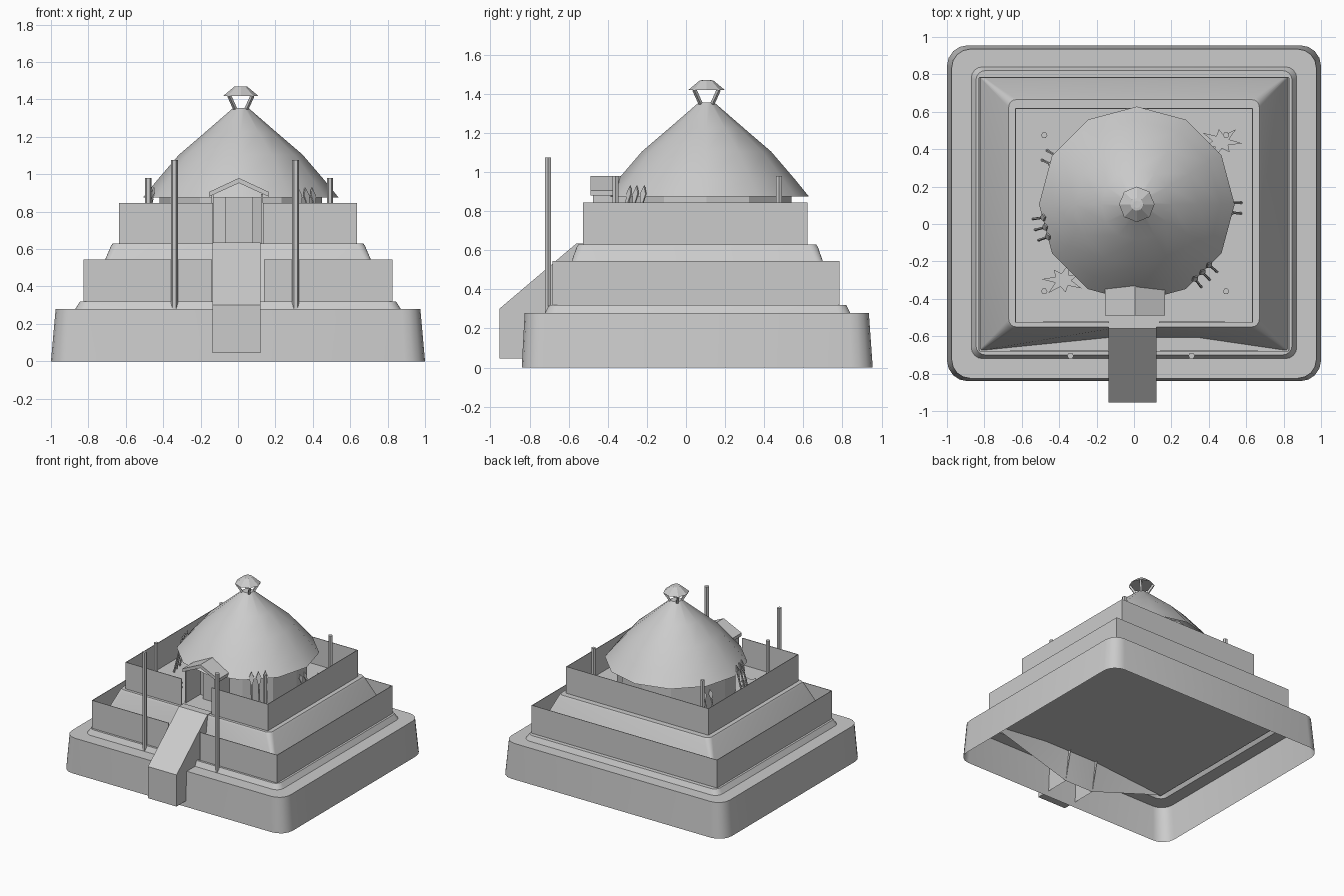
import bpy, bmesh, math
from mathutils import Vector

cube = bpy.data.objects.get("Cube")
if cube:
    bpy.data.objects.remove(cube, do_unlink=True)

GREY = (0.6, 0.6, 0.6, 1)
stone = bpy.data.materials.new("plain_grey")
stone.use_nodes = True
stone.diffuse_color = GREY
stone.node_tree.nodes["Principled BSDF"].inputs["Base Color"].default_value = GREY

FLOOR_1, FLOOR_2 = 0.285, 0.63
HUT = Vector((0.015, 0.105, 0))


def make(name, verts, faces, smooth=False):
    mesh = bpy.data.meshes.new(name)
    mesh.from_pydata(verts, [], faces)
    mesh.materials.append(stone)
    obj = bpy.data.objects.new(name, mesh)
    bpy.context.collection.objects.link(obj)
    bm = bmesh.new()
    bm.from_mesh(mesh)
    bmesh.ops.recalc_face_normals(bm, faces=bm.faces)
    bm.to_mesh(mesh)
    bm.free()
    if smooth:
        bpy.ops.object.select_all(action='DESELECT')
        obj.select_set(True)
        bpy.context.view_layer.objects.active = obj
        bpy.ops.object.shade_smooth_by_angle(angle=math.radians(32))
    return obj


def loft(name, rings, bottom=False, top=True, smooth=False):
    n = len(rings[0])
    verts = [v for ring in rings for v in ring]
    faces = [(k * n + i, k * n + (i + 1) % n, (k + 1) * n + (i + 1) % n, (k + 1) * n + i)
             for k in range(len(rings) - 1) for i in range(n)]
    if bottom:
        faces.append(tuple(reversed(range(n))))
    if top:
        faces.append(tuple(range(len(verts) - n, len(verts))))
    return make(name, verts, faces, smooth)


def rounded(hx, y0, y1, r, z, steps=5):
    """Rounded rectangle ring."""
    ring = []
    corners = ((hx - r, y1 - r), (r - hx, y1 - r), (r - hx, y0 + r), (hx - r, y0 + r))
    for q, (cx, cy) in enumerate(corners):
        for s in range(steps):
            a = math.pi / 2 * (q + s / (steps - 1))
            ring.append((cx + r * math.cos(a), cy + r * math.sin(a), z))
    return ring


def mound_ring(hx, y0, y1, r, z, mid_y, mid_z):
    """Rounded ring with two extra points beside the ramp in its front edge."""
    ring = rounded(hx, y0, y1, r, z)
    ring[15:15] = [(-0.13, mid_y, mid_z), (0.12, mid_y, mid_z)]
    return ring


def circle(centre, r, z, n, turn=0.0):
    return [(centre[0] + r * math.cos(turn + math.tau * i / n),
             centre[1] + r * math.sin(turn + math.tau * i / n), z) for i in range(n)]


def rod(name, a, b, r, n=6):
    a, b = Vector(a), Vector(b)
    turn = Vector((0, 0, 1)).rotation_difference(b - a)
    ring = [turn @ Vector(p) for p in circle((0, 0), r, 0, n)]
    return loft(name, [[p + a for p in ring], [p + b for p in ring]], bottom=True)


def extrude(name, outline, offset):
    """Closed prism from a planar outline."""
    off = Vector(offset)
    return loft(name, [[Vector(p) for p in outline], [Vector(p) + off for p in outline]], bottom=True)


def box(name, x0, x1, y0, y1, z0, z1):
    return extrude(name, [(x0, y0, z0), (x1, y0, z0), (x1, y1, z0), (x0, y1, z0)], (0, 0, z1 - z0))


# Hollow base with a raised lip around a shallow terrace floor
loft("base", [rounded(1, -0.84, 0.955, 0.11, 0), rounded(0.975, -0.825, 0.935, 0.1, 0.28),
              rounded(0.87, -0.72, 0.84, 0.06, 0.28), rounded(0.845, -0.7, 0.82, 0.05, 0.32),
              rounded(0.828, -0.682, 0.787, 0.01, 0.32), rounded(0.828, -0.682, 0.787, 0.01, FLOOR_1)], smooth=True)

# Sloped mound whose front edge dips under the floor beside the ramp
loft("mound", [mound_ring(0.82, -0.675, 0.79, 0.01, FLOOR_1, -0.64, 0.045),
               mound_ring(0.68, -0.56, 0.675, 0.04, 0.615, -0.56, 0.615),
               mound_ring(0.67, -0.55, 0.665, 0.04, FLOOR_2, -0.55, FLOOR_2)], smooth=True)


# Thin terrace walls with a gap at the front
def wall(name, hx, y0, y1, z0, z1, gap):
    path = [(gap, y0), (hx, y0), (hx, y1), (-hx, y1), (-hx, y0), (-gap, y0)]
    verts = [(x, y, z) for z in (z0, z1) for x, y in path]
    n = len(path)
    obj = make(name, verts, [(i, i + 1, n + i + 1, n + i) for i in range(n - 1)])
    solid = obj.modifiers.new("thickness", 'SOLIDIFY')
    solid.thickness = 0.006
    solid.offset = 0


wall("lower_wall", 0.825, -0.68, 0.784, FLOOR_1, 0.545, 0.14)
wall("upper_wall", 0.633, -0.525, 0.618, FLOOR_2, 0.845, 0.135)

# Entrance ramp, open underneath behind the base wall
side = [(-0.84, 0.045), (-0.955, 0.045), (-0.955, 0.3), (-0.56, 0.635), (-0.5, 0.635), (-0.64, 0.045)]
n = len(side)
make("ramp", [(x, y, z) for x in (-0.135, 0.12) for y, z in side],
     [tuple(range(n)), tuple(range(n, 2 * n))] + [(i, i + 1, n + i + 1, n + i) for i in range(4)])

# Hut: drum, curved thatch roof and smoke vent
loft("hut_wall", [circle(HUT, 0.435, z, 12) for z in (FLOOR_2, 0.92)])
roof_profile = ((0.523, 0.875), (0.45, 0.965), (0.33, 1.105), (0.19, 1.225), (0.04, 1.355))
loft("hut_roof", [circle(HUT, r, z, 12) for r, z in roof_profile], smooth=True)
loft("vent_cap", [circle(HUT, r, z, 8) for r, z in ((0.095, 1.418), (0.035, 1.468), (0.02, 1.47))], bottom=True)
for i in range(4):
    a = math.tau * (i + 0.5) / 4
    out = Vector((math.cos(a), math.sin(a), 0))
    rod("vent_post", HUT + out * 0.04 + Vector((0, 0, 1.345)), HUT + out * 0.088 + Vector((0, 0, 1.42)), 0.011, 4)

# Porch: thin side walls, door and gabled roof
for x0, x1 in ((-0.142, -0.132), (0.124, 0.134)):
    box("porch_side", x0, x1, -0.475, -0.28, FLOOR_2, 0.895)
box("door", -0.07, 0.08, -0.345, -0.32, FLOOR_2, 0.9)
extrude("porch_roof", [(-0.155, -0.488, 0.905), (0.005, -0.488, 0.98), (0.165, -0.488, 0.905),
                       (0.165, -0.488, 0.88), (0.005, -0.488, 0.953), (-0.155, -0.488, 0.88)], (0, 0.21, 0))

# Tall poles by the ramp and short posts on the upper terrace
for x in (-0.34, 0.308):
    rod("tall_pole", (x, -0.705, 0.28), (x, -0.705, 1.075), 0.018)
for x in (-0.48, 0.492):
    for y in (-0.36, 0.475):
        rod("short_post", (x, y, FLOOR_2), (x, y, 0.98), 0.017)


# Spears leaning on the hut
def spear(angle, height):
    out = Vector((math.cos(angle), math.sin(angle), 0))
    across = Vector((-out.y, out.x, 0))
    foot = HUT + out * 0.56 + Vector((0, 0, FLOOR_2))
    lean = Vector((0, 0, height)) - out * 0.07
    rod("spear_shaft", foot, foot + lean * 0.8, 0.007, 5)
    blade = [(-0.008, 0.7), (0.008, 0.7), (0.019, 0.86), (0, 1), (-0.019, 0.86)]
    extrude("spear_blade", [foot + lean * t + across * s for s, t in blade], out * 0.008)


for middle, count, height in ((-46, 3, 0.3), (194, 3, 0.3), (-2, 2, 0.2), (152, 2, 0.2)):
    for i in range(count):
        spear(math.radians(middle + 6 * (i - (count - 1) / 2)), height)


# Low jagged plants on the floor
def plant(x, y, turn):
    outline = []
    for i in range(14):
        r = 0.045 if i % 2 else 0.085 + 0.03 * (i % 4 == 0)
        a = turn + math.tau * i / 14
        outline.append((x + r * math.cos(a), y + 0.8 * r * math.sin(a), FLOOR_2))
    extrude("ground_plant", outline, (0, 0, 0.012))


plant(0.465, 0.44, 0.8)
plant(-0.38, -0.3, -2.3)
